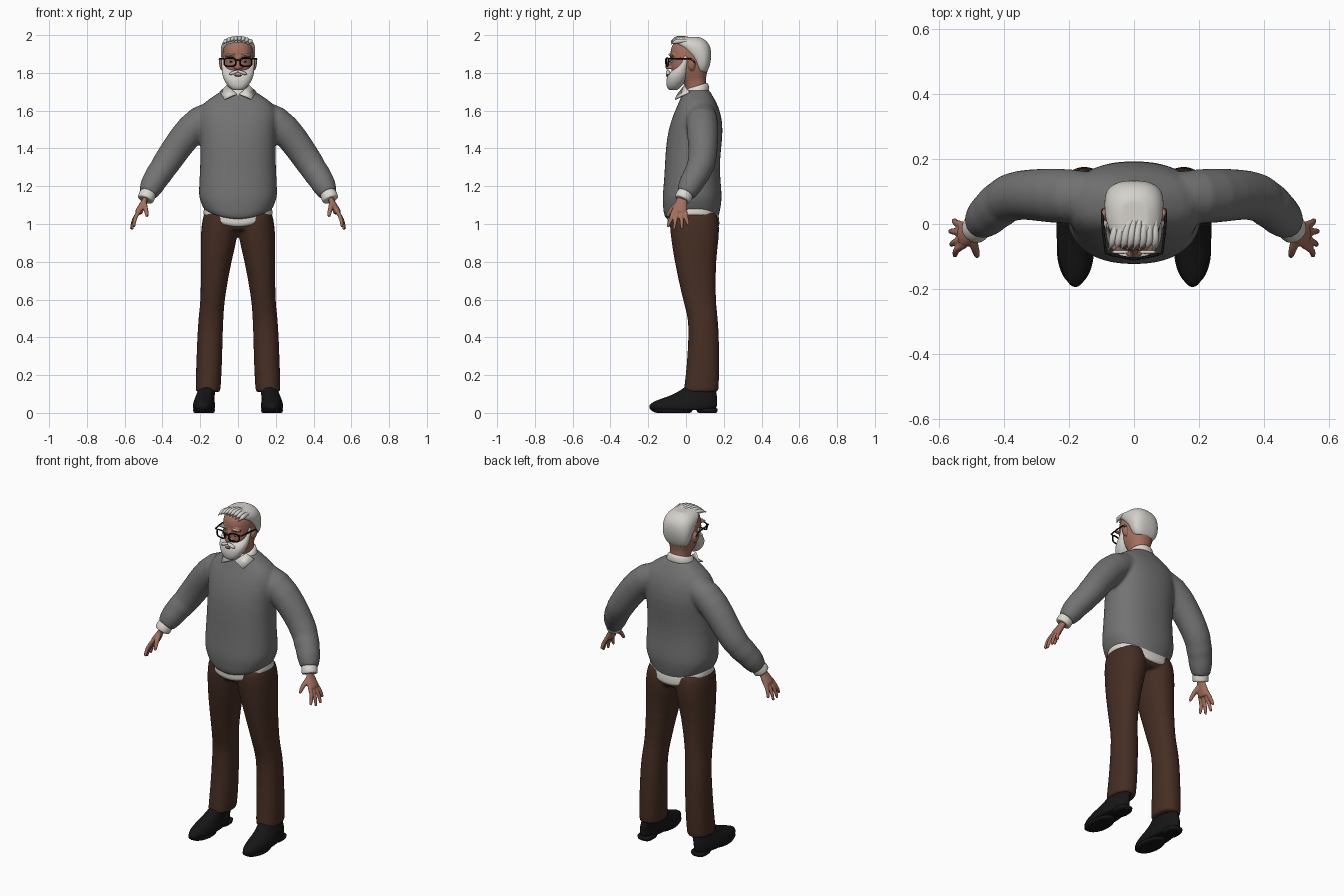
import bpy, bmesh, math
from mathutils import Vector, Matrix

cube = bpy.data.objects.get("Cube")
if cube:
    bpy.data.objects.remove(cube, do_unlink=True)


def material(name, r, g, b):
    m = bpy.data.materials.new(name)
    m.use_nodes = True
    m.diffuse_color = (r, g, b, 1)
    bsdf = m.node_tree.nodes["Principled BSDF"]
    bsdf.inputs["Base Color"].default_value = (r, g, b, 1)
    bsdf.inputs["Roughness"].default_value = 0.8
    return m


GREY = material("sweater grey", 0.17, 0.17, 0.17)
WHITE = material("shirt white", 0.72, 0.69, 0.64)
HAIR = material("hair white", 0.66, 0.64, 0.60)
SKIN = material("skin", 0.37, 0.16, 0.11)
LIP = material("lip", 0.25, 0.08, 0.06)
BROWN = material("trouser brown", 0.06, 0.027, 0.017)
BLACK = material("black", 0.008, 0.008, 0.008)
SIDES = 24


def skin_rings(bm, rings):
    """Join rings of points into a closed body with inset caps."""
    def inset(ring):
        c = sum(ring, Vector()) / len(ring)
        return [c.lerp(p, 0.85) for p in ring]
    rings = [inset(rings[0])] + rings + [inset(rings[-1])]
    vs = [[bm.verts.new(p) for p in r] for r in rings]
    n = len(vs[0])
    for a, b in zip(vs, vs[1:]):
        for i in range(n):
            j = (i + 1) % n
            bm.faces.new((a[i], a[j], b[j], b[i]))
    bm.faces.new(vs[0][::-1])
    bm.faces.new(vs[-1])


def loft(bm, rows, power=2.0, tilt=0.0, mirror=False):
    """Stack level rings: (z, half width, front y, back y, centre x, dip)."""
    for s in ((1, -1) if mirror else (1,)):
        rings = []
        for row in rows:
            z, hw, yf, yb, cx, dip = (tuple(row) + (0, 0))[:6]
            ring = []
            for i in range(SIDES):
                a = math.tau * i / SIDES
                c, d = math.cos(a), math.sin(a)
                u = math.copysign(abs(c) ** (2 / power), c)
                v = math.copysign(abs(d) ** (2 / power), d)
                y = v * (yb - yf) / 2
                ring.append(Vector((s * (cx + u * hw), (yf + yb) / 2 + y,
                                    z - dip * (1 - u * u) + tilt * y)))
            rings.append(ring)
        skin_rings(bm, rings)


def tube(bm, path, flat=1.0, mirror=True, sides=16):
    """Sweep a round section along (x, y, z, radius) points."""
    pts = [Vector(p[:3]) for p in path]
    for s in ((1, -1) if mirror else (1,)):
        rings = []
        for k, p in enumerate(pts):
            t = (pts[min(k + 1, len(pts) - 1)] - pts[max(k - 1, 0)]).normalized()
            ref = Vector((0, 1, 0)) if abs(t.y) < 0.9 else Vector((1, 0, 0))
            n = t.cross(ref).normalized()
            w = n.cross(t)
            r = path[k][3]
            ring = []
            for i in range(sides):
                a = math.tau * i / sides
                q = p + n * math.cos(a) * r * flat + w * math.sin(a) * r
                ring.append(Vector((s * q.x, q.y, q.z)))
            rings.append(ring)
        skin_rings(bm, rings)


def ball(bm, centre, size, turn=0.0):
    m = (Matrix.Translation(centre) @ Matrix.Rotation(turn, 4, 'Y')
         @ Matrix.Diagonal((*size, 1)))
    bmesh.ops.create_uvsphere(bm, u_segments=16, v_segments=10, radius=1, matrix=m)


def finish(name, bm, mat, voxel=0.0, relax=4, levels=1):
    """Make the object; a voxel size fuses its overlapping bodies."""
    bmesh.ops.recalc_face_normals(bm, faces=bm.faces)
    me = bpy.data.meshes.new(name)
    bm.to_mesh(me)
    bm.free()
    me.materials.append(mat)
    for f in me.polygons:
        f.use_smooth = True
    ob = bpy.data.objects.new(name, me)
    bpy.context.collection.objects.link(ob)
    if levels:
        ob.modifiers.new("round", 'SUBSURF').levels = levels
        ob.modifiers["round"].render_levels = levels
    if voxel:
        r = ob.modifiers.new("fuse", 'REMESH')
        r.mode, r.voxel_size, r.use_smooth_shade = 'VOXEL', voxel, True
        s = ob.modifiers.new("relax", 'SMOOTH')
        s.factor, s.iterations = 0.5, relax
    return ob


# Sweater: body and rumpled sleeves fused together
bm = bmesh.new()
loft(bm, [(1.065, .172, -.105, .165, 0, .045), (1.085, .185, -.118, .177, 0, .04),
          (1.105, .194, -.121, .182, 0, .03), (1.14, .21, -.127, .192, 0, .01),
          (1.2, .208, -.12, .187), (1.3, .202, -.113, .178), (1.4, .2, -.109, .187),
          (1.5, .205, -.095, .198), (1.58, .215, -.068, .187), (1.64, .19, -.04, .165),
          (1.68, .125, -.025, .14), (1.71, .08, -.01, .125)], power=2.3)
tube(bm, [(.08, .08, 1.59, .07), (.2, .085, 1.558, .09), (.3, .09, 1.44, .082),
          (.35, .09, 1.365, .077), (.385, .08, 1.315, .076), (.4, .07, 1.29, .07),
          (.42, .055, 1.262, .073), (.437, .04, 1.237, .066), (.452, .025, 1.21, .067),
          (.467, .01, 1.18, .058), (.478, -.003, 1.157, .05)])
finish("sweater", bm, GREY, 0.009, 5)

# Shirt tail, collar and cuffs
bm = bmesh.new()
loft(bm, [(1.045, .188, -.1, .18, 0, .065), (1.075, .184, -.1, .178, 0, .05),
          (1.12, .17, -.09, .16)], power=2.3)
finish("shirt_tail", bm, WHITE)
bm = bmesh.new()
loft(bm, [(1.68, .085, -.03, .125), (1.71, .078, -.022, .122),
          (1.73, .066, -.012, .115)], tilt=0.3)
finish("collar", bm, WHITE)
bm = bmesh.new()
for s in (1, -1):
    bm.faces.new([bm.verts.new((s * x, y, z)) for x, y, z in (
        (.008, -.045, 1.69), (.073, -.06, 1.662), (.098, .015, 1.7), (.06, -.01, 1.735))])
points = finish("collar_points", bm, WHITE, levels=0)
points.modifiers.new("cloth", 'SOLIDIFY').thickness = 0.008
bm = bmesh.new()
tube(bm, [(.47, .005, 1.175, .042), (.482, -.01, 1.15, .046), (.491, -.02, 1.128, .045)])
finish("cuffs", bm, WHITE)

# Trousers: seat and both legs fused
bm = bmesh.new()
loft(bm, [(.965, .15, -.07, .16), (1.0, .187, -.086, .175), (1.08, .178, -.085, .165)],
     power=2.3)
loft(bm, [(1.06, .092, -.085, .165, .09), (1.0, .097, -.088, .177, .096),
          (.93, .099, -.081, .176, .1), (.8, .081, -.062, .157, .117),
          (.6, .063, -.018, .158, .134), (.53, .066, .004, .165, .141),
          (.45, .067, .016, .174, .147), (.25, .069, .004, .178, .153),
          (.14, .067, -.01, .174, .158), (.11, .066, -.013, .172, .159)],
     power=2.2, mirror=True)
finish("trousers", bm, BROWN, 0.009, 4)

# Shoes: upper, sole and heel
bm = bmesh.new()
loft(bm, [(.014, .056, -.19, .15, .18), (.03, .06, -.198, .165, .18),
          (.05, .058, -.193, .167, .18), (.07, .054, -.15, .166, .178),
          (.09, .05, -.085, .165, .174), (.115, .047, -.035, .16, .166),
          (.15, .045, .01, .155, .16)], mirror=True)
loft(bm, [(0, .056, -.165, .03, .18), (.02, .06, -.197, .04, .18)], mirror=True)
loft(bm, [(0, .043, .06, .165, .178), (.025, .047, .05, .17, .178)], 3, mirror=True)
finish("shoes", bm, BLACK)

# Hands: palm, four spread fingers and a thumb
bm = bmesh.new()
tube(bm, [(.48, -.01, 1.17, .026), (.495, -.022, 1.12, .029), (.512, -.03, 1.09, .039),
          (.528, -.034, 1.058, .042)], flat=0.5)
for y0, y1, x1, z1 in ((-.064, -.098, .55, .985), (-.045, -.064, .562, .97),
                       (-.025, -.022, .565, .973), (-.005, .012, .553, .995)):
    tube(bm, [(.52, y0, 1.075, .012), (.542, (y0 * 2 + y1) / 3, 1.04, .0115),
              ((.55 + x1) / 2, (y0 + y1 * 2) / 3, 1.01, .011), (x1, y1, z1, .008)], sides=10)
tube(bm, [(.497, -.04, 1.11, .016), (.49, -.072, 1.085, .014), (.484, -.09, 1.06, .012),
          (.482, -.1, 1.038, .008)], sides=10)
finish("hands", bm, SKIN, 0.005, 2)

# Head: skull, neck, nose, brow and ears fused
bm = bmesh.new()
loft(bm, [(1.66, .055, .002, .11), (1.74, .054, .0, .105), (1.77, .062, -.04, .105),
          (1.8, .075, -.075, .112), (1.83, .08, -.083, .12), (1.87, .083, -.08, .125),
          (1.92, .083, -.085, .125), (1.955, .072, -.072, .11), (1.98, .045, -.035, .08)],
     power=2.3)
tube(bm, [(0, -.076, 1.885, .009), (0, -.091, 1.855, .011), (0, -.1, 1.832, .015),
          (0, -.092, 1.82, .012)], mirror=False, sides=12)
for s in (1, -1):
    ball(bm, (s * .014, -.089, 1.828), (.011, .012, .009))
    ball(bm, (s * .038, -.074, 1.892), (.034, .014, .009))
    ball(bm, (s * .089, .03, 1.845), (.011, .021, .034), s * .15)
finish("head", bm, SKIN, 0.0045, 3)

# Hair cap with a swept front
bm = bmesh.new()
loft(bm, [(1.805, .06, .055, .112), (1.83, .079, .045, .124), (1.87, .088, .03, .133),
          (1.905, .092, -.005, .135), (1.935, .091, -.035, .13), (1.955, .086, -.06, .12),
          (1.975, .072, -.06, .103), (1.989, .045, -.04, .075)], power=2.5)
finish("hair", bm, HAIR, levels=2)
bm = bmesh.new()
for i in range(8):
    x = -.066 + .019 * i
    lift = .026 * (1 - (x / .085) ** 2)
    tube(bm, [(x * .8 + .012, .025, 1.955 + lift, .008), (x * .95, -.025, 1.962 + lift, .013),
              (x, -.06, 1.955 + lift, .015), (x - .012, -.078, 1.942 + lift, .005)],
         mirror=False, sides=8)
finish("hair_locks", bm, HAIR)

# Beard, sideburns, moustache and eyebrows
bm = bmesh.new()
loft(bm, [(1.71, .028, -.092, -.045), (1.725, .05, -.103, -.025), (1.755, .072, -.106, .0),
          (1.785, .083, -.1, .018), (1.805, .086, -.085, .022), (1.83, .087, -.055, .022),
          (1.86, .088, -.028, .02), (1.89, .087, -.025, .02)], power=2.3)
finish("beard", bm, HAIR, levels=2)
bm = bmesh.new()
for s in (1, -1):
    ball(bm, (s * .021, -.095, 1.802), (.027, .012, .009), s * .35)
    ball(bm, (s * .042, -.086, 1.897), (.027, .006, .005), s * .12)
finish("moustache_and_eyebrows", bm, HAIR, levels=0)
bm = bmesh.new()
ball(bm, (0, -.1, 1.786), (.018, .007, .006))
finish("mouth", bm, LIP, levels=0)

# Eyes
for name, mat, y, r in (("eyes", HAIR, -.076, .011), ("pupils", BLACK, -.083, .005)):
    bm = bmesh.new()
    for s in (1, -1):
        ball(bm, (s * .037, y, 1.86), (r, .007, r * .6))
    finish(name, bm, mat, levels=0)


# Glasses: two rims, bridge and side arms
curve = bpy.data.curves.new("glasses", 'CURVE')
curve.dimensions, curve.bevel_depth, curve.bevel_resolution = '3D', 0.0042, 2


def wire(pts, closed=False):
    sp = curve.splines.new('POLY')
    sp.points.add(len(pts) - 1)
    for p, co in zip(sp.points, pts):
        p.co = (*co, 1)
    sp.use_cyclic_u = closed


for s in (1, -1):
    rim = []
    for i in range(20):
        a = math.tau * i / 20
        c, d = math.cos(a), math.sin(a)
        u = math.copysign(abs(c) ** .65, c)
        v = math.copysign(abs(d) ** .65, d)
        rim.append((s * (.043 + .031 * u), -.1 + .006 * u, 1.857 + .022 * v))
    wire(rim, True)
    wire([(s * .072, -.094, 1.873), (s * .086, -.09, 1.875), (s * .094, -.03, 1.876),
          (s * .098, .025, 1.874), (s * .096, .045, 1.855)])
wire([(-.013, -.106, 1.865), (0, -.108, 1.869), (.013, -.106, 1.865)])
curve.materials.append(BLACK)
bpy.context.collection.objects.link(bpy.data.objects.new("glasses", curve))
